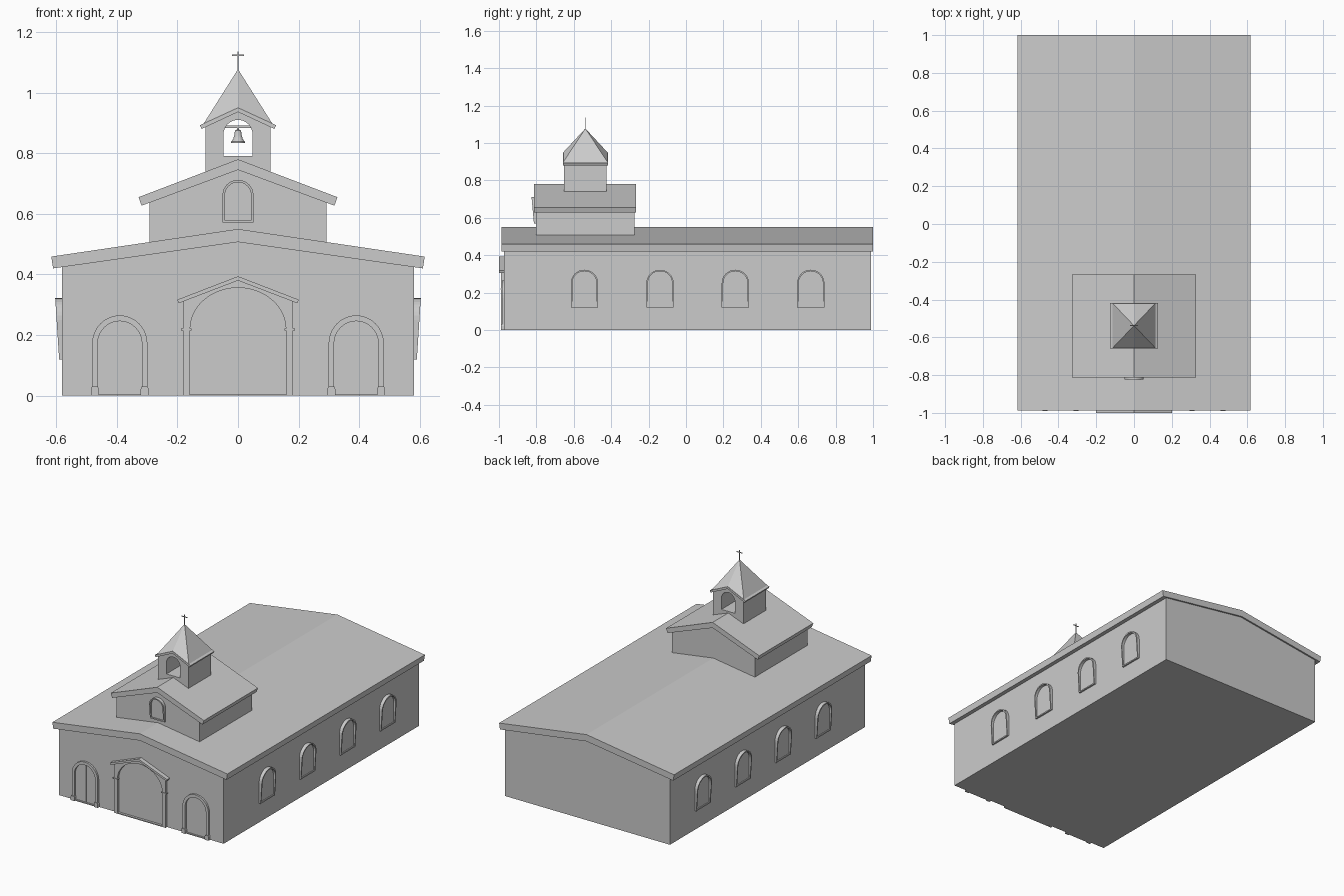
import bpy, bmesh
from math import pi, sin, cos

if "Cube" in bpy.data.objects:
    bpy.data.objects.remove(bpy.data.objects["Cube"])


def finish(name, bm, loc=(0, 0, 0), rot=0.0):
    bmesh.ops.recalc_face_normals(bm, faces=bm.faces[:])
    me = bpy.data.meshes.new(name)
    bm.to_mesh(me)
    bm.free()
    ob = bpy.data.objects.new(name, me)
    ob.location = loc
    ob.rotation_euler[2] = rot
    bpy.context.collection.objects.link(ob)
    return ob


def prism(name, prof, y0, y1, loc=(0, 0, 0), rot=0.0, lean=0.0):
    """Extrude an x-z profile from y0 (front) to y1; lean pulls the front back towards the bottom."""
    bm = bmesh.new()
    top = max(z for _, z in prof)
    a = [bm.verts.new((x, y0 + lean * (top - z), z)) for x, z in prof]
    b = [bm.verts.new((x, y1, z)) for x, z in prof]
    bm.faces.new(a)
    bm.faces.new(b[::-1])
    for i in range(len(prof)):
        j = (i + 1) % len(prof)
        bm.faces.new((a[i], a[j], b[j], b[i]))
    return finish(name, bm, loc, rot)


def box(name, x0, x1, y0, y1, z0, z1):
    return prism(name, [(x0, z0), (x1, z0), (x1, z1), (x0, z1)], y0, y1)


def sym(right):
    """Mirror a right-hand outline that starts and ends on x = 0 or runs bottom to top."""
    return right + [(-x, z) for x, z in reversed(right) if x > 0]


def arch(hw, z0, spring, top, n=16):
    pts = [(-hw * cos(pi * i / n), spring + (top - spring) * sin(pi * i / n)) for i in range(n + 1)]
    return [(-hw, z0)] + pts + [(hw, z0)]


def frame(outer, inner):
    return outer + inner[::-1]


def gable_roof(name, top, eave, eave_low, low, y0, y1):
    prof = [(0, top), eave, eave_low, (0, low),
            (-eave_low[0], eave_low[1]), (-eave[0], eave[1])]
    return prism(name, prof, y0, y1)


def house(hw, z0, zwall, zpeak):
    return [(-hw, z0), (hw, z0), (hw, zwall), (0, zpeak), (-hw, zwall)]


def window(name, hw, z0, spring, top, loc, rot=0.0):
    o = arch(hw, z0, spring, top)
    t = 0.008
    i = arch(hw - t, z0 + t, spring, top - t)
    d = 0.023
    lean = 0.013 / (top - z0)
    prism(name + "_frame", frame(o, i), -d, 0.003, loc, rot, lean)
    prism(name + "_pane", i, -0.004, 0.003, loc, rot)
    w = hw - 0.001
    prism(name + "_sill", [(-w, z0), (w, z0), (w, z0 + t), (-w, z0 + t)], -0.01, 0.003, loc, rot)


WALL = -0.973
# nave
prism("nave_walls", house(0.58, 0, 0.43, 0.512), WALL, 0.99)
gable_roof("nave_roof", 0.55, (0.616, 0.459), (0.61, 0.42), 0.507, -0.987, 1.0)

# upper tier
prism("upper_walls", house(0.292, 0.49, 0.642, 0.75), -0.803, -0.275)
gable_roof("upper_roof", 0.78, (0.328, 0.655), (0.318, 0.627), 0.745, -0.812, -0.268)
window("gable_window", 0.051, 0.57, 0.662, 0.712, (0, -0.803, 0))

# belfry with open arch through it
YC = -0.538
opening = arch(0.048, 0.79, 0.862, 0.91)
shell = [(-0.107, 0.79), (-0.107, 0.888), (0, 0.938), (0.107, 0.888), (0.107, 0.79)]
prism("belfry_arch", frame(shell, opening), YC - 0.113, YC + 0.113)
box("belfry_base", -0.107, 0.107, YC - 0.113, YC + 0.113, 0.68, 0.79)
gable_roof("belfry_gable_roof", 0.95, (0.126, 0.892), (0.12, 0.88), 0.936, YC - 0.12, YC + 0.12)

# spire: ridges run from the apex to both gable peaks and the four corners
bm = bmesh.new()
apex = bm.verts.new((0, YC, 1.077))
ring = [bm.verts.new((x, YC + y, z)) for x, y, z in
        [(0, -0.118, 0.95), (0.113, -0.118, 0.898), (0.113, 0.118, 0.898),
         (0, 0.118, 0.95), (-0.113, 0.118, 0.898), (-0.113, -0.118, 0.898)]]
for i in range(6):
    bm.faces.new((apex, ring[i], ring[(i + 1) % 6]))
bm.faces.new(ring[::-1])
finish("spire", bm)

# cross
box("cross_post", -0.002, 0.002, YC - 0.002, YC + 0.002, 1.07, 1.136)
box("cross_arm", -0.02, 0.02, YC - 0.002, YC + 0.002, 1.121, 1.125)

# bell and its beam
box("bell_beam", -0.05, 0.05, YC - 0.004, YC + 0.004, 0.884, 0.891)
bm = bmesh.new()
pts = [(0, 0.886), (0.004, 0.886), (0.004, 0.878), (0.010, 0.875), (0.012, 0.860),
       (0.016, 0.846), (0.023, 0.838), (0.023, 0.834), (0, 0.836)]
vs = [bm.verts.new((r, 0, z)) for r, z in pts]
es = [bm.edges.new(p) for p in zip(vs, vs[1:])]
bmesh.ops.spin(bm, geom=vs + es, cent=(0, 0, 0), axis=(0, 0, 1), angle=2 * pi, steps=20)
bmesh.ops.remove_doubles(bm, verts=bm.verts[:], dist=1e-5)
bell = finish("bell", bm, (0, YC, 0))
bpy.context.view_layer.objects.active = bell
bell.select_set(True)
bpy.ops.object.shade_smooth_by_angle()

# side windows, four on each wall
for k, y in enumerate((-0.543, -0.139, 0.264, 0.667)):
    for s, side in ((1, "right"), (-1, "left")):
        window(f"{side}_window_{k + 1}", 0.073, 0.12, 0.25, 0.322, (0.58 * s, y, 0), s * pi / 2)

# central portal
inner = arch(0.158, 0, 0.22, 0.356, 24)
outer = [(-0.182, 0), (-0.182, 0.312), (0, 0.385), (0.182, 0.312), (0.182, 0)]
prism("portal_surround", frame(outer, inner), -0.988, WALL + 0.003)
gable_roof("portal_hood", 0.394, (0.2, 0.317), (0.196, 0.305), 0.380, -1.0, WALL + 0.003)
box("portal_step", -0.156, 0.156, -0.988, WALL + 0.003, 0, 0.006)
for s in (-1, 1):
    x0, x1 = sorted((0.153 * s, 0.188 * s))
    box("portal_impost", x0, x1, -0.992, WALL + 0.003, 0.216, 0.222)

# side doors
for s, side in ((1, "right"), (-1, "left")):
    c = (0.39 * s, 0, 0)
    o = arch(0.091, 0, 0.172, 0.265, 20)
    i = arch(0.073, 0, 0.172, 0.246, 20)
    prism(side + "_door_surround", frame(o, i), -0.985, WALL + 0.003, c)
    prism(side + "_door_strip", [(-0.003, 0.006), (0.003, 0.006), (0.003, 0.242), (-0.003, 0.242)],
          WALL - 0.003, WALL + 0.003, c)
    prism(side + "_door_step", [(-0.073, 0), (0.073, 0), (0.073, 0.006), (-0.073, 0.006)],
          -0.983, WALL + 0.003, c)
    for t in (-1, 1):
        a, b = sorted((0.069 * t, 0.095 * t))
        prism(side + "_door_plinth", [(a, 0), (b, 0), (b, 0.022), (b - 0.003, 0.03), (a + 0.003, 0.03), (a, 0.022)],
              -0.99, WALL + 0.003, c)
